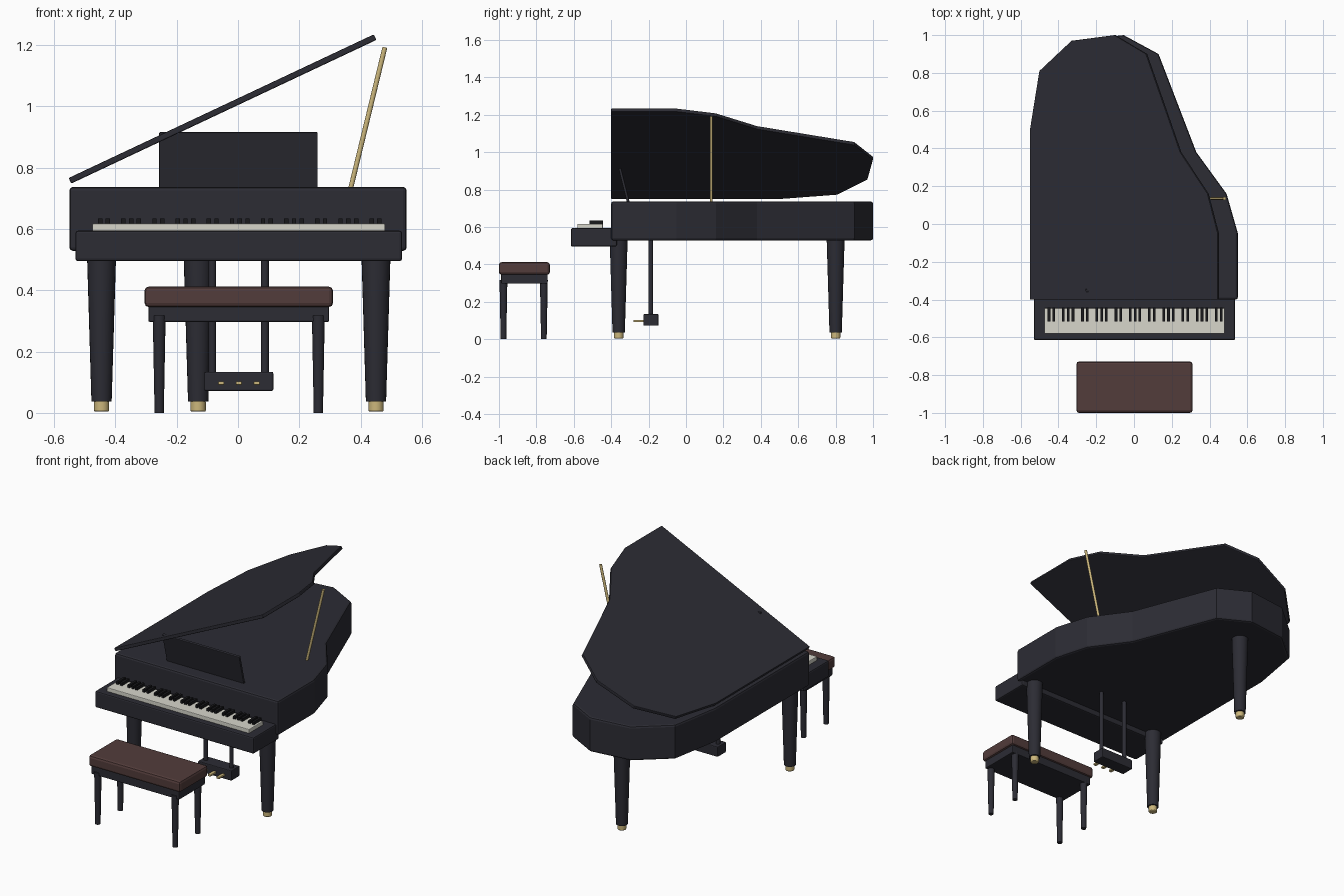
import bpy
import bmesh
from math import radians
from mathutils import Matrix, Vector

cube = bpy.data.objects.get("Cube")
if cube:
    bpy.data.objects.remove(cube, do_unlink=True)


def material(name, color):
    mat = bpy.data.materials.new(name)
    mat.use_nodes = True
    mat.diffuse_color = (*color, 1)
    bsdf = next(n for n in mat.node_tree.nodes if n.type == "BSDF_PRINCIPLED")
    bsdf.inputs["Base Color"].default_value = (*color, 1)
    return mat


LACQUER = material("black lacquer", (0.025, 0.025, 0.034))
EBONY = material("ebony", (0.009, 0.009, 0.011))
IVORY = material("ivory", (0.68, 0.67, 0.6))
BRASS = material("brass", (0.6, 0.47, 0.2))
LEATHER = material("brown leather", (0.085, 0.045, 0.043))


def add_object(name, bm, mat, bevel=0.0):
    mesh = bpy.data.meshes.new(name)
    bmesh.ops.recalc_face_normals(bm, faces=bm.faces)
    bm.to_mesh(mesh)
    bm.free()
    mesh.materials.append(mat)
    obj = bpy.data.objects.new(name, mesh)
    bpy.context.collection.objects.link(obj)
    if bevel:
        mod = obj.modifiers.new("rounded edges", "BEVEL")
        mod.width = bevel
        mod.segments = 2
        mod.limit_method = "ANGLE"
        mod.angle_limit = radians(60)
    return obj


def box_into(bm, low, high):
    low, high = Vector(low), Vector(high)
    place = Matrix.Translation((low + high) / 2) @ Matrix.Diagonal((*(high - low), 1))
    bmesh.ops.create_cube(bm, size=1, matrix=place)


def box(name, low, high, mat, bevel=0.0):
    bm = bmesh.new()
    box_into(bm, low, high)
    return add_object(name, bm, mat, bevel)


def rod(name, start, end, r_start, r_end, mat, sides=24, bevel=0.0):
    start, end = Vector(start), Vector(end)
    axis = end - start
    place = Matrix.Translation((start + end) / 2) @ axis.to_track_quat("Z", "Y").to_matrix().to_4x4()
    bm = bmesh.new()
    bmesh.ops.create_cone(bm, cap_ends=True, segments=sides, radius1=r_start,
                          radius2=r_end, depth=axis.length, matrix=place)
    obj = add_object(name, bm, mat, bevel)
    bpy.ops.object.select_all(action="DESELECT")
    obj.select_set(True)
    bpy.context.view_layer.objects.active = obj
    bpy.ops.object.shade_smooth_by_angle(angle=radians(40))
    return obj


def prism(name, outline, bottom, top, mat, bevel=0.0):
    bm = bmesh.new()
    face = bm.faces.new([bm.verts.new((x, y, bottom)) for x, y in outline])
    sweep = bmesh.ops.extrude_face_region(bm, geom=[face])["geom"]
    for v in sweep:
        if isinstance(v, bmesh.types.BMVert):
            v.co.z = top
    return add_object(name, bm, mat, bevel)


# Case and raised lid share one outline
OUTLINE = [(-0.55, -0.4), (0.55, -0.4), (0.55, -0.05), (0.49, 0.16), (0.33, 0.38),
           (0.13, 0.9), (-0.055, 1.0), (-0.307, 0.97), (-0.495, 0.81), (-0.55, 0.5)]
prism("case", OUTLINE, 0.528, 0.737, LACQUER, 0.012)
lid = prism("lid", [(x + 0.55, y) for x, y in OUTLINE], -0.01, 0.01, LACQUER, 0.004)
lid.location = (-0.548, 0, 0.757)
lid.rotation_euler.y = radians(-25.2)

# Lid prop and leaning music desk
rod("lid_prop", (0.367, 0.135, 0.73), (0.479, 0.135, 1.192), 0.008, 0.008, BRASS, 12)
desk = box("music_desk", (-0.257, -0.007, 0), (0.26, 0.007, 0.19), LACQUER, 0.003)
desk.location = (0, -0.308, 0.73)
desk.rotation_euler.x = radians(14)

# Keyboard
box("key_bed", (-0.53, -0.615, 0.495), (0.535, -0.37, 0.594), LACQUER, 0.008)
box("white_keys", (-0.475, -0.58, 0.585), (0.48, -0.445, 0.617), IVORY, 0.004)
bm = bmesh.new()
for i in range(1, 38):
    if i % 7 in (1, 2, 4, 5, 6):
        x = -0.475 + i * 0.0253
        box_into(bm, (x - 0.007, -0.515, 0.61), (x + 0.007, -0.443, 0.634))
add_object("black_keys", bm, EBONY)

# Legs with brass feet
for name, x, y in (("front_right", -0.445, -0.36), ("front_left", 0.45, -0.36), ("back", -0.13, 0.8)):
    rod(name + "_leg", (x, y, 0.037), (x, y, 0.535), 0.033, 0.048, LACQUER)
    rod(name + "_foot", (x, y, 0.004), (x, y, 0.04), 0.025, 0.025, BRASS, bevel=0.005)

# Pedal lyre
box("pedal_box", (-0.11, -0.228, 0.072), (0.115, -0.147, 0.134), LACQUER, 0.005)
for side, x in (("right", -0.084), ("left", 0.088)):
    rod(side + "_lyre_post", (x, -0.188, 0.12), (x, -0.188, 0.54), 0.0125, 0.0125, LACQUER, 16)
for i in (-1, 0, 1):
    x = 0.003 + i * 0.058
    box(f"pedal_{i + 2}", (x - 0.01, -0.282, 0.091), (x + 0.01, -0.22, 0.103), BRASS, 0.003)

# Bench
box("bench_cushion", (-0.305, -1.0, 0.345), (0.31, -0.728, 0.412), LEATHER, 0.014)
box("bench_frame", (-0.292, -0.988, 0.297), (0.297, -0.74, 0.35), LACQUER, 0.004)
for side, x in (("right", -0.257), ("left", 0.262)):
    for end, y in (("front", -0.976), ("back", -0.76)):
        rod(f"bench_{end}_{side}_leg", (x, y, 0), (x, y, 0.317), 0.015, 0.021, LACQUER, 16)
